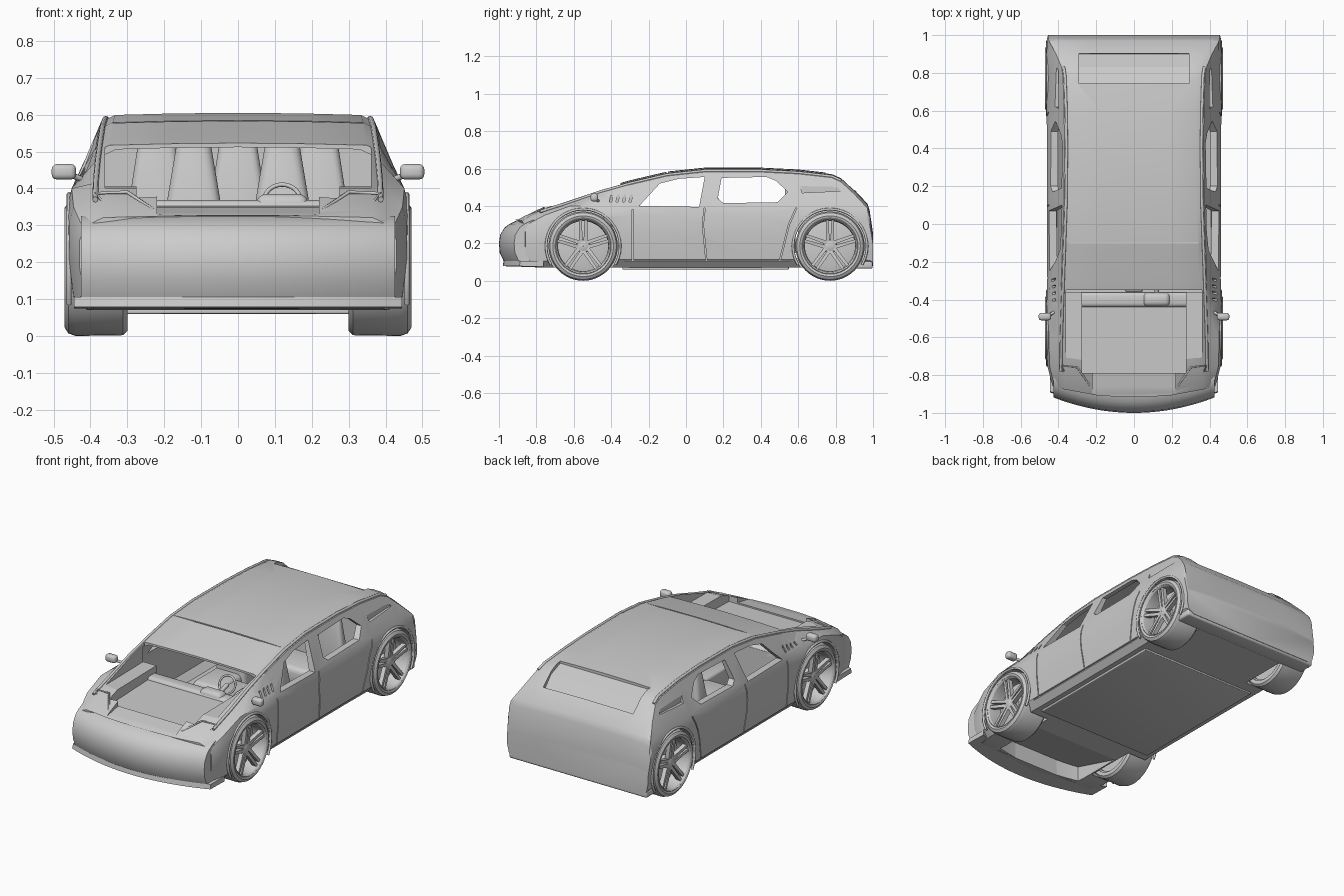
import bpy, bmesh, math
from mathutils import Vector, Matrix

if "Cube" in bpy.data.objects:
    bpy.data.objects.remove(bpy.data.objects["Cube"], do_unlink=True)

grey = bpy.data.materials.new("light_grey")
grey.use_nodes = True
grey.diffuse_color = (0.6, 0.6, 0.6, 1)
grey.node_tree.nodes["Principled BSDF"].inputs["Base Color"].default_value = (0.6, 0.6, 0.6, 1)


def smooth(ob, angle=32):
    bpy.ops.object.select_all(action='DESELECT')
    ob.select_set(True)
    bpy.context.view_layer.objects.active = ob
    bpy.ops.object.shade_smooth_by_angle(angle=math.radians(angle))


def finish(name, bm, angle=32):
    bmesh.ops.recalc_face_normals(bm, faces=bm.faces)
    me = bpy.data.meshes.new(name)
    bm.to_mesh(me)
    bm.free()
    ob = bpy.data.objects.new(name, me)
    bpy.context.collection.objects.link(ob)
    me.materials.append(grey)
    smooth(ob, angle)
    return ob


def cut(ob, cutter):
    mod = ob.modifiers.new("cut", 'BOOLEAN')
    mod.operation, mod.solver, mod.object = 'DIFFERENCE', 'EXACT', cutter
    bpy.context.view_layer.objects.active = ob
    bpy.ops.object.modifier_apply(modifier=mod.name)
    bpy.data.objects.remove(cutter, do_unlink=True)


def skin(name, rings, closed=False, angle=32):
    """Join equal rings of points into a solid; closed joins last to first."""
    bm = bmesh.new()
    rings = [[bm.verts.new(p) for p in ring] for ring in rings]
    n = len(rings[0])
    for p, q in zip(rings, rings[1:] + rings[:1] if closed else rings[1:]):
        for j in range(n):
            bm.faces.new((p[j], p[(j + 1) % n], q[(j + 1) % n], q[j]))
    if not closed:
        bm.faces.new(rings[0])
        bm.faces.new(rings[-1])
    return finish(name, bm, angle)


def prism(name, outline, x0, x1):
    """Side outline of (y, z) points pushed through x."""
    return skin(name, [[(x, y, z) for y, z in outline] for x in (x0, x1)])


def lathe(name, profile, centre, steps=48):
    """Closed (x, radius) profile turned about the x axis."""
    cx, cy, cz = centre
    turns = [2 * math.pi * i / steps for i in range(steps)]
    return skin(name, [[(cx + x, cy + r * math.cos(a), cz + r * math.sin(a)) for x, r in profile] for a in turns], True)


def bow(name, profile, half_width):
    """Sweep a (setback, z) profile along the curved nose line."""
    xs = [half_width * i / 12 for i in range(-12, 13)]
    return skin(name, [[(x, -1 + .45 * x * x + dy, z) for dy, z in profile] for x in xs])


def loft(name, stations):
    """Rings across the car: y, roof height, side half-width, roof half-width, floor height."""
    rings = []
    for y, zt, w, wr, zb in stations:
        belt = min(0.40, zt - 0.035)
        h = belt - zb
        half = [(0, zb), (w - .05, zb), (w - .012, zb + .13 * h), (w, zb + .5 * h), (w, zb + .84 * h),
                (w - .012, belt), (wr + .008, zt - .022), (wr - .03, zt - .004), (wr * .5, zt), (0, zt + .002)]
        f = max(0, (-0.7 - y) / 0.3)
        rings.append([(x, y + f * 0.45 * x * x, z) for x, z in half + [(-x, z) for x, z in half[-2:0:-1]]])
    return skin(name, rings)


def box(name, lo, hi, bevel=0.0, taper=1.0):
    bm = bmesh.new()
    bmesh.ops.create_cube(bm, size=1)
    lo, hi = Vector(lo), Vector(hi)
    for v in bm.verts:
        k = taper if v.co.z > 0 else 1
        v.co = (lo + hi) / 2 + Vector((v.co.x * k, v.co.y * k, v.co.z)) * (hi - lo)
    if bevel:
        bmesh.ops.bevel(bm, geom=bm.edges[:], offset=bevel, segments=3, profile=0.5, affect='EDGES')
    return finish(name, bm, 50)


def tube(name, points, radius):
    cu = bpy.data.curves.new(name, 'CURVE')
    cu.dimensions, cu.bevel_depth, cu.bevel_resolution, cu.use_fill_caps = '3D', radius, 2, True
    sp = cu.splines.new('POLY')
    sp.points.add(len(points) - 1)
    for p, co in zip(sp.points, points):
        p.co = (*co, 1)
    ob = bpy.data.objects.new(name, cu)
    bpy.context.collection.objects.link(ob)
    cu.materials.append(grey)
    return ob


# Body shell
SHELL = [(-.92, .325, .43, .395, .09), (-.88, .345, .44, .395, .075), (-.78, .385, .458, .39, .07),
         (-.62, .435, .463, .388, .07), (-.46, .49, .463, .383, .07), (-.3, .535, .46, .377, .07),
         (-.1, .582, .46, .37, .07), (.1, .603, .46, .363, .07), (.4, .603, .46, .36, .07),
         (.6, .593, .463, .362, .07), (.78, .573, .463, .368, .07), (.83, .55, .463, .375, .07),
         (.9, .485, .463, .405, .07), (.97, .41, .46, .443, .07), (.982, .375, .46, .446, .075),
         (1, .25, .455, .445, .08)]
body = loft("body_shell", SHELL)

# Cabin hollow, windscreen opening and side windows
inner = [(y, zt - .012, w - .04, wr - .02, .12) for y, zt, w, wr, zb in SHELL if -.34 < y < .65]
cut(body, loft("cabin_cutter", [(-.36, .507, .42, .36, .12)] + inner))
cut(body, prism("windscreen_cutter", [(-.77, .4), (-.35, .405), (-.35, .7), (-.77, .7)], -.36, .36))
cut(body, prism("cowl_cutter", [(-.79, .34), (-.35, .355), (-.35, .7), (-.79, .7)], -.275, .275))
cut(body, prism("bonnet_cutter", [(-.95, .32), (-.86, .335), (-.78, .35), (-.78, .5), (-.95, .5)], -.22, .22))
cut(body, prism("front_window_cutter", [(-.25, .4), (-.14, .52), (-.04, .545), (.1, .555), (.07, .395)], -.6, .6))
cut(body, prism("rear_window_cutter", [(.17, .44), (.19, .55), (.43, .555), (.48, .535), (.545, .475),
                                       (.49, .42), (.2, .415)], -.6, .6))

# Tailgate window recess and hollow behind the front bumper
cut(body, prism("tailgate_cutter", [(.745, .7), (.745, .562), (.83, .53), (.9, .45), (.915, .7)], -.29, .29))
cut(body, prism("underside_cutter", [(-.84, 0), (-.84, .17), (-.5, .07), (-.5, 0)], -.28, .28))

AXLES = (("front", -.55), ("rear", .77))
SEAMS = [[(-.285, .1), (-.285, .38)], [(.11, .1), (.09, .3), (.1, .39)], [(.5, .1), (.55, .3), (.59, .39)],
         [(-.33, .108), (.56, .108)]]
for side in (-1, 1):
    # Wheel wells
    for _, y in AXLES:
        arch = [(y + .193 * math.cos(i * math.pi / 24), .185 + .193 * math.sin(i * math.pi / 24)) for i in range(48)]
        cut(body, prism("well_cutter", arch, side * .29, side * .6))

    # Door shut lines, fender vents and quarter panel recess
    for pts in SEAMS:
        for (ya, za), (yb, zb) in zip(pts, pts[1:]):
            d = Vector((yb - ya, zb - za)).normalized() * .003
            quad = [(ya - d.y, za + d.x), (yb - d.y, zb + d.x), (yb + d.y, zb - d.x), (ya + d.y, za - d.x)]
            cut(body, prism("seam_cutter", quad, side * .44, side * .5))
    for i in range(4):
        y = -.41 + i * .035
        cut(body, prism("vent_cutter", [(y, .42), (y + .012, .42), (y + .02, .46), (y + .008, .46)],
                        side * .415, side * .5))
    cut(body, prism("quarter_cutter", [(.62, .47), (.6, .555), (.76, .55), (.83, .48)], side * .40, side * .5))
cut(body, box("roof_seam_cutter", (-.345, -.104, .577), (.345, -.096, .65)))
smooth(body, 25)

# Nose panel, bumper lip and rear bumper ledge
bow("nose_panel", [(.025, .105), (.004, .15), (0, .2), (.006, .245), (.03, .285), (.055, .303), (.1, .325),
                   (.15, .325), (.15, .105)], .425)
bow("front_lip", [(.025, .105), (.02, .078), (.15, .075), (.15, .105)], .445)
box("rear_bumper", (-.445, .9, .065), (.445, .998, .105), .01)

# Floor panels under the car
box("floor_pan", (-.38, -.34, .06), (.38, .55, .075), .004)

# Wheels: tyre, rim, disc, hub and paired spokes
TYRE = [(.30, .150), (.30, .172), (.312, .183), (.44, .185), (.46, .178), (.47, .162), (.466, .150)]
RIM = [(.31, .142), (.31, .152), (.464, .152), (.468, .147), (.46, .140), (.42, .134)]
DISC = [(.32, .001), (.32, .145), (.385, .145), (.395, .1), (.395, .001)]
HUB = [(.39, .001), (.39, .036), (.438, .034), (.446, .02), (.446, .001)]
for side in (-1, 1):
    tag = "left" if side > 0 else "right"
    for end, y in AXLES:
        c = (0, y, .185)
        for part, profile in (("tyre", TYRE), ("rim", RIM), ("disc", DISC), ("hub", HUB)):
            lathe(f"{end}_{tag}_{part}", [(side * x, r) for x, r in profile], c)
        bm = bmesh.new()
        for i in range(10):
            s = -1 if i % 2 else 1
            bar = bmesh.ops.create_cube(bm, size=1)["verts"]
            for v in bar:
                root = v.co.z < 0
                v.co = (side * ((.43 if root else .447) + v.co.x * .025),
                        s * (.012 if root else .015) + v.co.y * (.02 if root else .015), .02 if root else .146)
            turn = Matrix.Rotation(math.radians(72 * (i // 2)), 3, 'X')
            bmesh.ops.rotate(bm, verts=bar, cent=(0, 0, 0), matrix=turn)
        bmesh.ops.translate(bm, vec=c, verts=bm.verts)
        finish(f"{end}_{tag}_spokes", bm)
        # Arch lip
        tube(f"{end}_{tag}_arch_lip", [(side * .458, y + .198 * math.cos(math.radians(a)),
                                        .185 + .198 * math.sin(math.radians(a))) for a in range(-30, 211, 10)], .007)

    # Roof rail following the roof edge
    tube(f"{tag}_roof_rail", [(side * (wr - .003), y, zt - .015) for y, zt, w, wr, zb in SHELL if -.8 < y < .85], .008)

    # Door mirror
    box(f"{tag}_mirror", (side * .472 - .033, -.51, .424), (side * .472 + .033, -.47, .466), .014)
    tube(f"{tag}_mirror_stalk", [(side * .41, -.46, .42), (side * .455, -.485, .437)], .008)

    # Headlamp rim, front seat
    tube(f"{tag}_headlamp_rim", [(side * x, y, z) for x, y, z in ((.23, -.86, .342), (.35, -.815, .343),
                                 (.385, -.75, .386), (.3, -.76, .39), (.23, -.86, .342))], .005)
    box(f"{tag}_front_cushion", (side * .13 - .09, -.12, .12), (side * .13 + .09, .14, .24), .03)
    box(f"{tag}_front_backrest", (side * .12 - .11, .08, .14), (side * .12 + .11, .2, .535), .025, .4)

# Rear seats
box("rear_cushion", (-.34, .32, .12), (.34, .56, .24), .03)
for name, x in (("right", -.22), ("middle", 0), ("left", .22)):
    box(f"{name}_rear_backrest", (x - .11, .51, .14), (x + .11, .59, .53), .02, .45)

# Dashboard and steering wheel
box("dashboard", (-.35, -.44, .29), (.35, -.36, .368), .02)
box("instrument_cowl", (.04, -.44, .33), (.2, -.36, .385), .02, .8)
box("centre_console", (-.05, -.36, .12), (.05, .05, .23), .015)
tilt = Matrix.Rotation(math.radians(65), 3, 'X')
ring = [Vector((.12, -.27, .365)) + tilt @ Vector((.05 * math.cos(a * math.pi / 12), .05 * math.sin(a * math.pi / 12), 0))
        for a in range(25)]
tube("steering_wheel", ring, .006)
tube("steering_column", [(.12, -.27, .365), (.12, -.37, .335)], .012)
